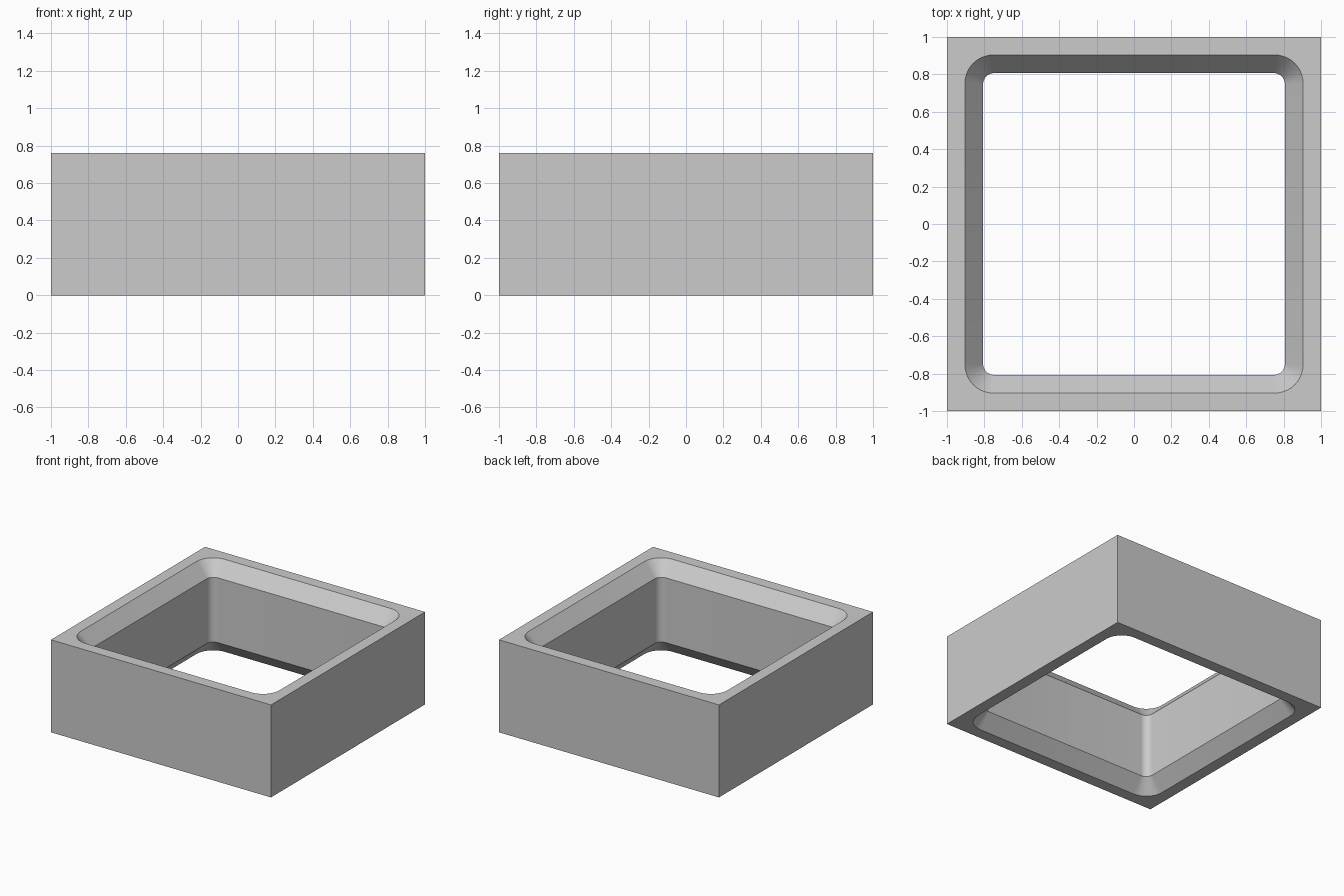
import bpy
import bmesh
from math import cos, sin, pi

cube = bpy.data.objects.get("Cube")
if cube:
    bpy.data.objects.remove(cube, do_unlink=True)

HEIGHT = 0.76
CHAMFER = 0.114
STEPS = 10  # segments per rounded corner


def rounded_square(bm, half, radius, z):
    """Ring of vertices around a square with rounded corners."""
    ring = []
    for corner, (sx, sy) in enumerate([(1, 1), (-1, 1), (-1, -1), (1, -1)]):
        for i in range(STEPS + 1):
            a = (corner + i / STEPS) * pi / 2
            x = sx * (half - radius) + radius * cos(a)
            y = sy * (half - radius) + radius * sin(a)
            ring.append(bm.verts.new((x, y, z)))
    return ring


# Closed cross-section of the frame: half width, corner radius, height
section = [
    (1.0, 0.0, 0.0),
    (1.0, 0.0, HEIGHT),
    (0.904, 0.152, HEIGHT),
    (0.807, 0.06, HEIGHT - CHAMFER),
    (0.807, 0.06, CHAMFER),
    (0.904, 0.152, 0.0),
]

# Square frame with a chamfered, rounded opening
bm = bmesh.new()
rings = [rounded_square(bm, *s) for s in section]
for k, lower in enumerate(rings):
    upper = rings[(k + 1) % len(rings)]
    for i in range(len(lower)):
        j = (i + 1) % len(lower)
        bm.faces.new((lower[i], lower[j], upper[j], upper[i]))
bmesh.ops.remove_doubles(bm, verts=bm.verts[:], dist=0.0001)
bmesh.ops.recalc_face_normals(bm, faces=bm.faces[:])
mesh = bpy.data.meshes.new("square_frame")
bm.to_mesh(mesh)
bm.free()
frame = bpy.data.objects.new("square_frame", mesh)
bpy.context.collection.objects.link(frame)

# Plain grey material
grey = bpy.data.materials.new("plain_grey")
grey.use_nodes = True
color = (0.6, 0.6, 0.6, 1.0)
grey.diffuse_color = color
grey.node_tree.nodes["Principled BSDF"].inputs["Base Color"].default_value = color
mesh.materials.append(grey)

# Smooth corners, crisp chamfer edges
bpy.ops.object.select_all(action='DESELECT')
frame.select_set(True)
bpy.context.view_layer.objects.active = frame
bpy.ops.object.shade_smooth_by_angle(angle=pi / 6)
